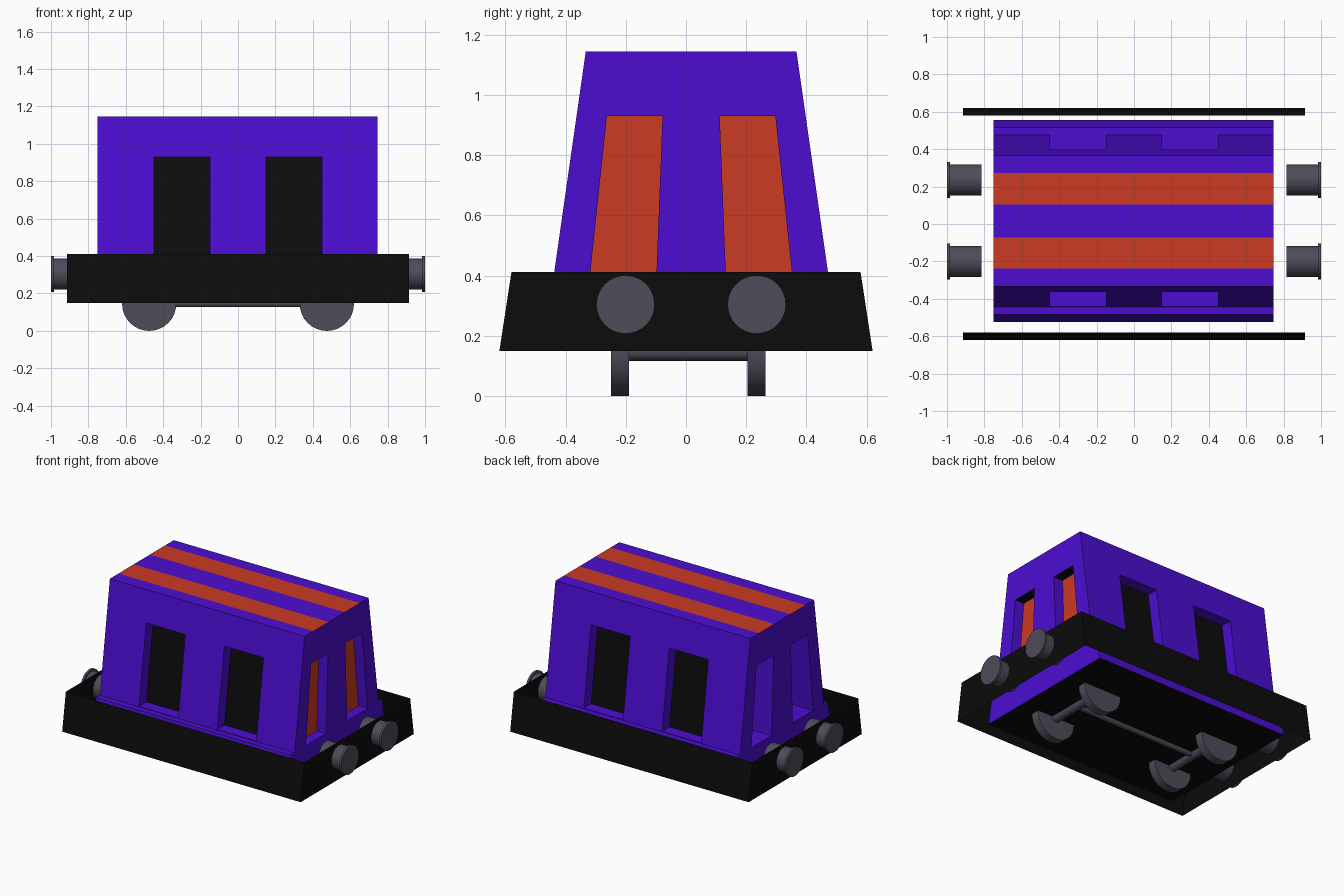
import bpy, bmesh, math
from mathutils import Matrix, Vector

if "Cube" in bpy.data.objects:
    bpy.data.objects.remove(bpy.data.objects["Cube"])

CY = 0.017            # body centre line in y
ROOF, LEDGE, BASE = 1.145, 0.378, 0.15


def mat(name, rgb):
    m = bpy.data.materials.new(name)
    m.diffuse_color = (*rgb, 1)
    m.use_nodes = True
    m.node_tree.nodes["Principled BSDF"].inputs["Base Color"].default_value = m.diffuse_color
    return m


PURPLE = mat("purple", (0.072, 0.004, 0.64))
ORANGE = mat("orange", (0.60, 0.043, 0.017))
BLACK = mat("black", (0.0035, 0.0035, 0.0035))
GREY = mat("grey", (0.075, 0.072, 0.1))


def finish(name, bm, *mats):
    me = bpy.data.meshes.new(name)
    bm.to_mesh(me)
    bm.free()
    for m in mats:
        me.materials.append(m)
    ob = bpy.data.objects.new(name, me)
    bpy.context.collection.objects.link(ob)
    return ob


def prism(name, pts, x0, x1, *mats):
    """Extrude a (y, z) outline along x."""
    bm = bmesh.new()
    f = bm.faces.new([bm.verts.new((x0, y + CY, z)) for y, z in pts])
    ext = bmesh.ops.extrude_face_region(bm, geom=[f])["geom"]
    bmesh.ops.translate(bm, vec=(x1 - x0, 0, 0),
                        verts=[v for v in ext if isinstance(v, bmesh.types.BMVert)])
    bmesh.ops.recalc_face_normals(bm, faces=bm.faces)
    return finish(name, bm, *mats)


def rod(name, p0, p1, r, segs=32):
    """Smooth cylinder between two points."""
    p0, p1 = Vector(p0), Vector(p1)
    d = p1 - p0
    m = Matrix.Translation((p0 + p1) / 2) @ d.to_track_quat('Z', 'Y').to_matrix().to_4x4()
    bm = bmesh.new()
    bmesh.ops.create_cone(bm, cap_ends=True, segments=segs, radius1=r, radius2=r,
                          depth=d.length, matrix=m)
    ob = finish(name, bm, GREY)
    bpy.context.view_layer.objects.active = ob
    ob.select_set(True)
    bpy.ops.object.shade_smooth_by_angle(angle=math.radians(40))
    ob.select_set(False)
    return ob


def half(z):
    """Half width of the sloping upper body."""
    return 0.35 + (ROOF - z) * 0.143


# body: stepped outline, extra roof points bound the stripes
STRIPE = (0.088, 0.255)
right = [(0.54, BASE), (0.50, LEDGE), (half(LEDGE), LEDGE), (0.35, ROOF),
         (STRIPE[1], ROOF), (STRIPE[0], ROOF)]
outline = right + [(-y, z) for y, z in reversed(right)]
body = prism("body", outline, -0.75, 0.745, PURPLE, ORANGE, BLACK)

# window cutters
TOP, SILL, DEEP = 0.93, 0.382, 0.08
cutters = []
for s in (-1, 1):
    side = [(s * (half(z) + off), z) for z, off in
            ((TOP, -DEEP), (TOP, 0.2), (SILL, 0.2), (SILL, -DEEP))]
    for x in (-0.3, 0.3):
        cutters.append(prism("side_window_cutter", side, x - 0.15, x + 0.15))
    end = [(s * y, z) for y, z in
           ((0.095, TOP), (0.28, TOP), (0.338, SILL), (0.116, SILL))]
    cutters.append(prism("right_end_window_cutter", end, 0.675, 0.9))
    cutters.append(prism("left_end_window_cutter", end, -0.9, -0.58))

bpy.context.view_layer.objects.active = body
for c in cutters:
    c.hide_render = True
    mod = body.modifiers.new("window", 'BOOLEAN')
    mod.operation, mod.solver, mod.object = 'DIFFERENCE', 'EXACT', c
    bpy.ops.object.modifier_apply(modifier=mod.name)
for c in cutters:
    bpy.data.objects.remove(c)

# body colours by place and direction
for p in body.data.polygons:
    n, c = p.normal, p.center
    y, ax = abs(c.y - CY), abs(c.x)
    p.material_index = 0
    if n.z > 0.9 and c.z > 1.1 and STRIPE[0] < y < STRIPE[1]:
        p.material_index = 1                                   # roof stripes
    elif abs(n.x) > 0.9 and 0.5 < ax < 0.72:
        p.material_index = 1                                   # end window panels
    elif abs(n.y) > 0.9 and ax < 0.46 and y < half(c.z) - 0.05:
        p.material_index = 2                                   # side window panels
    elif n.z < -0.9 and (c.z < 0.2 or ax > 0.5):
        p.material_index = 2                                   # underside, end window tops

# skirt: four thin open walls around the base
bm = bmesh.new()
rings = []
for y, z in ((0.62, 0.15), (0.58, 0.412)):
    rings.append([bm.verts.new((sx * 0.915, sy * y, z))
                  for sx, sy in ((-1, -1), (1, -1), (1, 1), (-1, 1))])
for i in range(4):
    j = (i + 1) % 4
    bm.faces.new((rings[0][i], rings[0][j], rings[1][j], rings[1][i]))
finish("skirt", bm, BLACK)

# buffers: shank and flange
for sx, end in ((-1, "left"), (1, "right")):
    for sy, side in ((-1, "front"), (1, "back")):
        y, z = CY + sy * 0.218, 0.304
        rod(f"{end}_{side}_buffer_shank", (sx * 0.815, y, z), (sx * 0.986, y, z), 0.083)
        rod(f"{end}_{side}_buffer_flange", (sx * 0.985, y, z), (sx, y, z), 0.097)

# wheels and axles
WZ = 0.145
for x, end in ((-0.475, "left"), (0.475, "right")):
    for sy, side in ((-1, "front"), (1, "back")):
        rod(f"{end}_{side}_wheel", (x, CY - 0.01 + sy * 0.197, WZ),
            (x, CY - 0.01 + sy * 0.257, WZ), WZ)
    rod(f"{end}_axle", (x, -0.2, 0.147), (x, 0.21, 0.147), 0.03, 16)
rod("centre_rod", (-0.475, 0.01, 0.147), (0.475, 0.01, 0.147), 0.02, 16)
